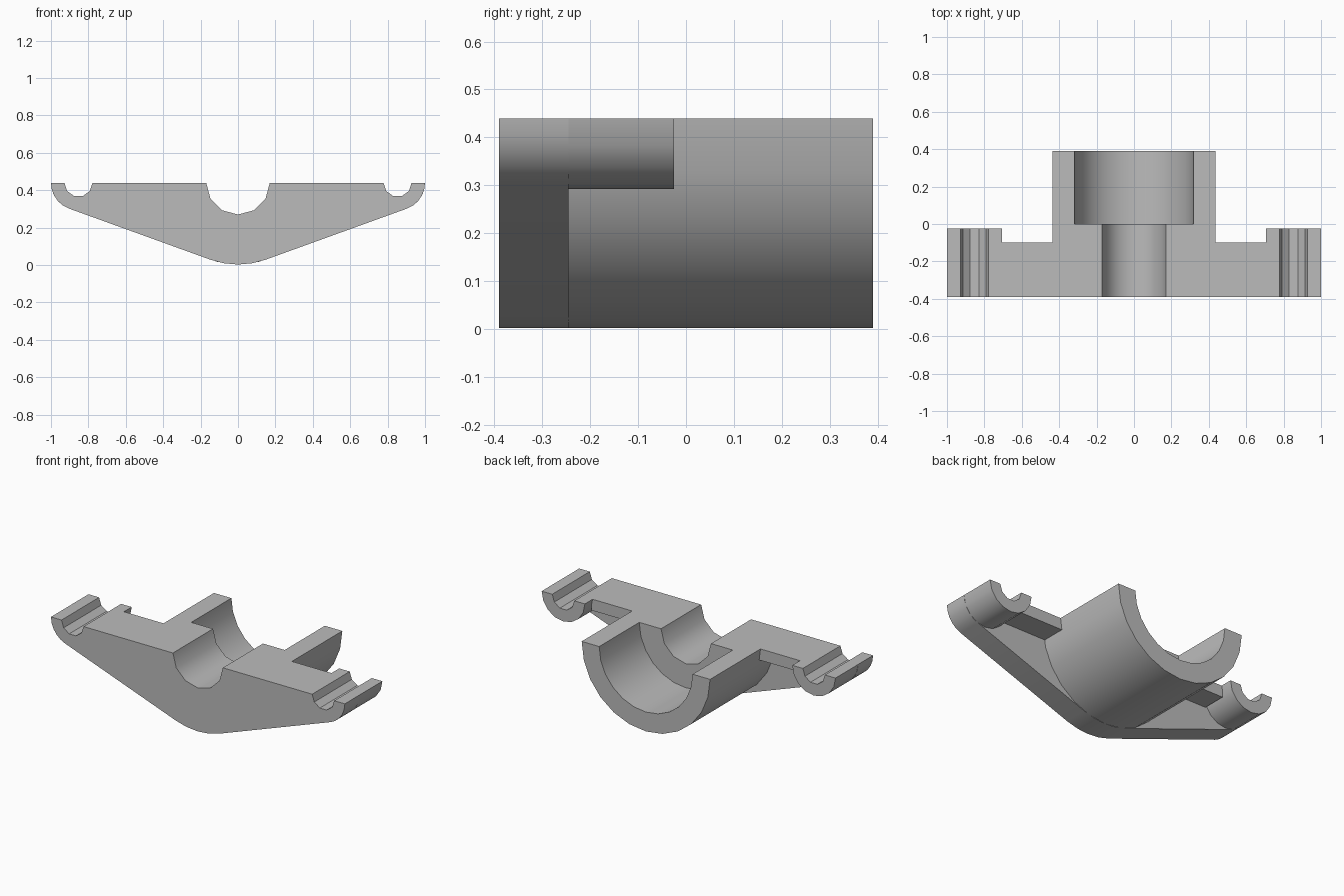
import bpy
import bmesh
from math import asin, cos, sin, radians, degrees

cube = bpy.data.objects.get("Cube")
if cube:
    bpy.data.objects.remove(cube, do_unlink=True)

# Shared dimensions
TOP = 0.44
FRONT, PLATE_BACK, BACK = -0.39, -0.245, 0.39
BOSS_R, SHAFT_R, BORE_R = 0.437, 0.17, 0.318
CLIP_X, CLIP_R, PIN_R = 0.853, 0.147, 0.075

grey = bpy.data.materials.new("plain grey")
grey.use_nodes = True
colour = (0.5, 0.5, 0.5, 1)
grey.diffuse_color = colour
grey.node_tree.nodes["Principled BSDF"].inputs["Base Color"].default_value = colour


def arc(cx, r, start, end, steps):
    """Points of an arc in the x-z plane, centred on the top plane."""
    angles = [radians(start + (end - start) * i / steps) for i in range(steps + 1)]
    return [(cx + r * cos(a), TOP + r * sin(a)) for a in angles]


def extrude(name, profile, y0, y1):
    """Solid made by sweeping an x-z profile along y."""
    bm = bmesh.new()
    face = bm.faces.new([bm.verts.new((x, y0, z)) for x, z in profile])
    swept = bmesh.ops.extrude_face_region(bm, geom=[face], use_keep_orig=True)
    moved = [v for v in swept["geom"] if isinstance(v, bmesh.types.BMVert)]
    bmesh.ops.translate(bm, verts=moved, vec=(0, y1 - y0, 0))
    bmesh.ops.recalc_face_normals(bm, faces=bm.faces)
    mesh = bpy.data.meshes.new(name)
    bm.to_mesh(mesh)
    bm.free()
    mesh.materials.append(grey)
    obj = bpy.data.objects.new(name, mesh)
    bpy.context.collection.objects.link(obj)
    bpy.ops.object.select_all(action="DESELECT")
    obj.select_set(True)
    bpy.context.view_layer.objects.active = obj
    bpy.ops.object.shade_smooth_by_angle(angle=radians(33))
    return obj


def half_ring(cx, outer, inner, outer_steps, inner_steps):
    return arc(cx, outer, 0, -180, outer_steps) + arc(cx, inner, -180, 0, inner_steps)


# Front plate: outline tangent to boss and clips, with three half-round notches
tangent = degrees(asin((BOSS_R - CLIP_R) / CLIP_X)) - 90
outline = (arc(CLIP_X, CLIP_R, 0, tangent, 5)
           + arc(0, BOSS_R, tangent, -180 - tangent, 4)
           + arc(-CLIP_X, CLIP_R, -180 - tangent, -180, 5)
           + arc(-CLIP_X, PIN_R, -180, 0, 5)
           + arc(0, SHAFT_R, -180, 0, 6)
           + arc(CLIP_X, PIN_R, -180, 0, 5))
extrude("front_plate", outline, FRONT, PLATE_BACK)

# Central boss: narrow shaft seat in front, wide bore behind
extrude("boss_shaft_seat", half_ring(0, BOSS_R, SHAFT_R, 12, 6), PLATE_BACK, 0)
extrude("boss_wide_bore", half_ring(0, BOSS_R, BORE_R, 12, 12), 0, BACK)

# Side clips and the top flanges joining them to the boss
for side, sx in (("left", 1), ("right", -1)):
    extrude(side + "_clip", half_ring(sx * CLIP_X, CLIP_R, PIN_R, 8, 5),
            PLATE_BACK, -0.025)
    x0, x1 = sx * 0.425, sx * 0.712
    extrude(side + "_flange",
            [(x0, TOP - 0.07), (x1, TOP - 0.07), (x1, TOP), (x0, TOP)],
            PLATE_BACK, -0.1)
